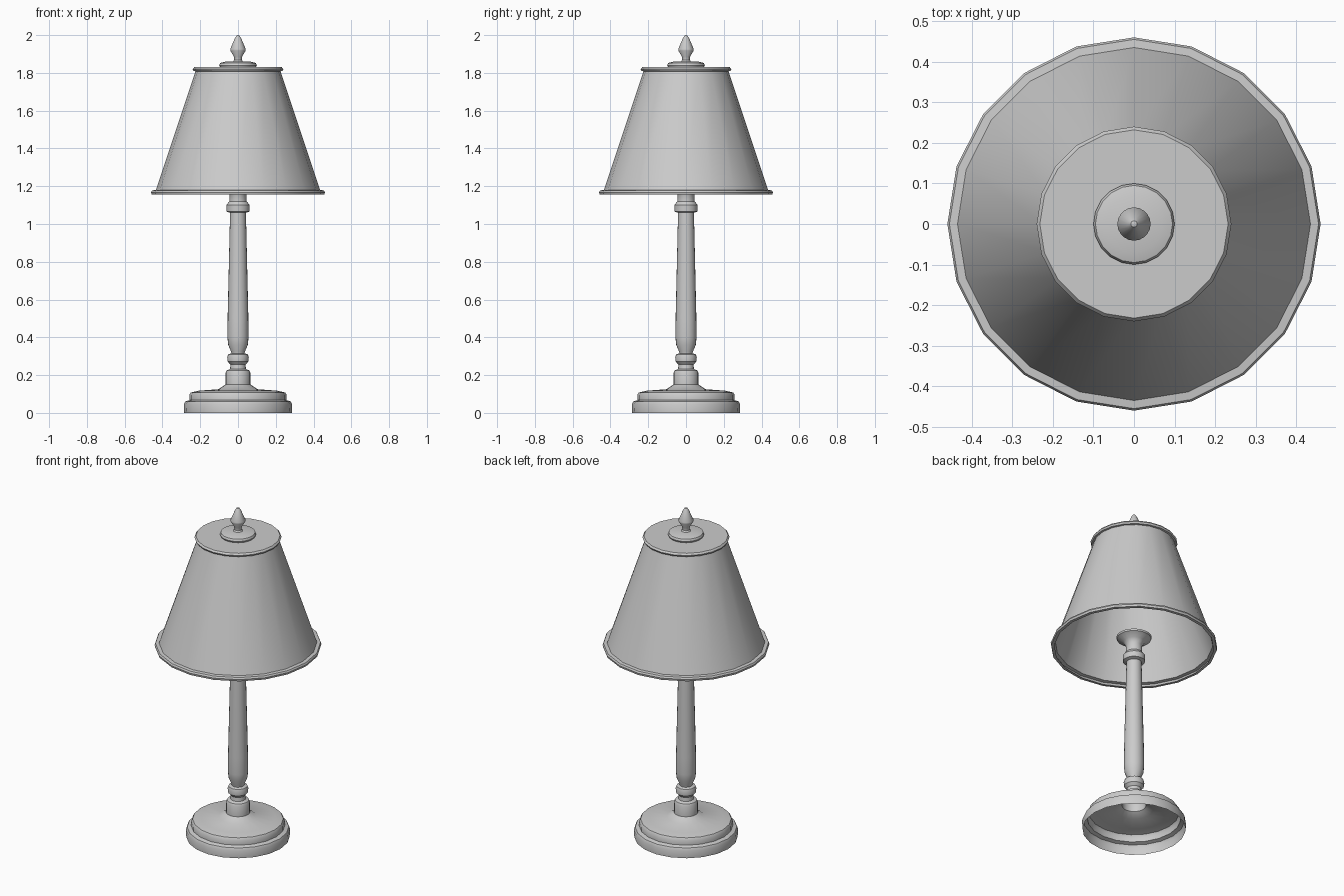
import bpy, bmesh
from math import sin, cos, tau, radians

SIDES = 20


def lathe(name, profile):
    """Revolve (radius, height) points around z; radius 0 closes to a point."""
    bm = bmesh.new()
    rings = []
    for r, z in profile:
        if r == 0:
            rings.append([bm.verts.new((0, 0, z))] * SIDES)
        else:
            rings.append([bm.verts.new((r * cos(tau * i / SIDES), r * sin(tau * i / SIDES), z))
                          for i in range(SIDES)])
    for a, b in zip(rings, rings[1:]):
        for i in range(SIDES):
            j = (i + 1) % SIDES
            bm.faces.new(list(dict.fromkeys((a[i], a[j], b[j], b[i]))))
    mesh = bpy.data.meshes.new(name)
    bm.to_mesh(mesh)
    bm.free()
    obj = bpy.data.objects.new(name, mesh)
    bpy.context.collection.objects.link(obj)
    bpy.ops.object.select_all(action='DESELECT')
    obj.select_set(True)
    bpy.context.view_layer.objects.active = obj
    bpy.ops.object.shade_smooth_by_angle(angle=radians(35))
    return obj


# Stepped base, hollow underneath
lathe("base", [(0.285, 0), (0.287, 0.045), (0.28, 0.06), (0.258, 0.067), (0.258, 0.095),
               (0.25, 0.108), (0.205, 0.118), (0.105, 0.125), (0.066, 0.15)])

# Turned stem ending in a collar and a flared lamp holder
lathe("stem", [(0.066, 0.15), (0.066, 0.212), (0.06, 0.225), (0.042, 0.232), (0.04, 0.255),
               (0.055, 0.272), (0.057, 0.295), (0.052, 0.31), (0.035, 0.315), (0.037, 0.325),
               (0.052, 0.36), (0.056, 0.40), (0.055, 0.50), (0.042, 1.06),
               (0.061, 1.066), (0.062, 1.10), (0.046, 1.12), (0.044, 1.165),
               (0.06, 1.19), (0.095, 1.21), (0.098, 1.22), (0, 1.22)])

# Conical shade, open below, with rolled rims and a flat top
lathe("shade", [(0.44, 1.155), (0.457, 1.156), (0.46, 1.168), (0.455, 1.178), (0.435, 1.18),
                (0.225, 1.808), (0.235, 1.81), (0.24, 1.82), (0.232, 1.83), (0, 1.83)])

# Cap disc on the shade top
lathe("cap", [(0.095, 1.83), (0.1, 1.84), (0.095, 1.852), (0.07, 1.859), (0, 1.861)])

# Pointed finial
lathe("finial", [(0.026, 1.86), (0.02, 1.868), (0.021, 1.885), (0.041, 1.918), (0.041, 1.926),
                 (0.016, 1.985), (0.008, 1.997), (0, 2.0)])
